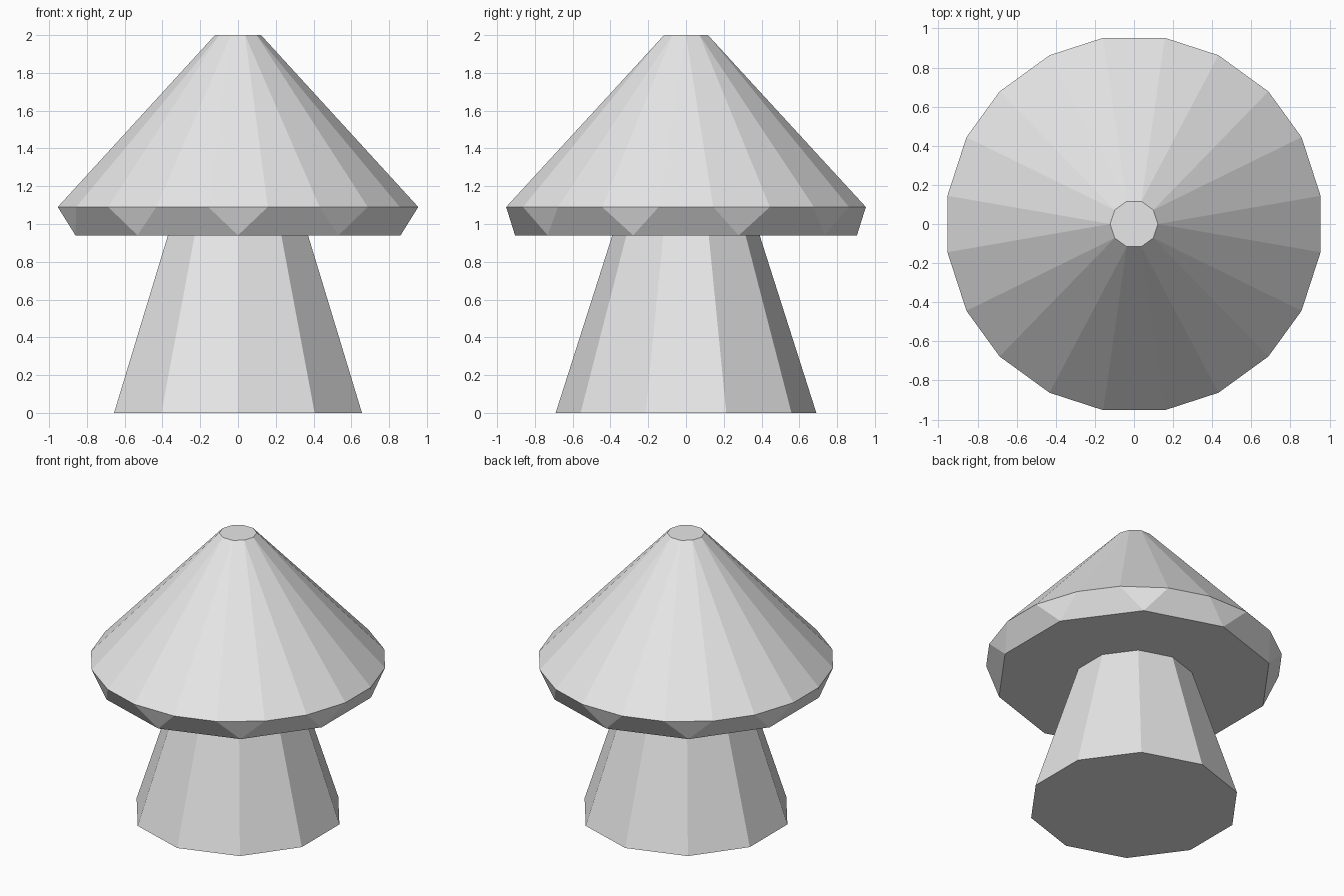
import bpy
import bmesh
from math import sin, cos, radians

if "Cube" in bpy.data.objects:
    bpy.data.objects.remove(bpy.data.objects["Cube"], do_unlink=True)

SIDES = 10
STEP = 360 / SIDES
JOIN_Z, RIM_Z, TOP_Z = 0.94, 1.09, 2.0
NECK_R = 0.39

grey = bpy.data.materials.new("light grey")
grey.use_nodes = True
grey.diffuse_color = (0.8, 0.8, 0.8, 1)
grey.node_tree.nodes["Principled BSDF"].inputs["Base Color"].default_value = (0.8, 0.8, 0.8, 1)


def ring(bm, radius, z, offset=0):
    """Ten corners, counted from the front."""
    angles = [radians(i * STEP + offset) for i in range(SIDES)]
    return [bm.verts.new((radius * sin(a), -radius * cos(a), z)) for a in angles]


def bridge(bm, low, high):
    for i in range(SIDES):
        j = (i + 1) % SIDES
        bm.faces.new((low[i], low[j], high[j], high[i]))


def finish(bm, name):
    mesh = bpy.data.meshes.new(name)
    bm.to_mesh(mesh)
    bm.free()
    mesh.materials.append(grey)
    obj = bpy.data.objects.new(name, mesh)
    bpy.context.collection.objects.link(obj)
    return obj


# Tapered stem with a closed foot
bm = bmesh.new()
foot = ring(bm, 0.69, 0)
neck = ring(bm, NECK_R, JOIN_Z)
bm.faces.new(foot[::-1])
bridge(bm, foot, neck)
finish(bm, "stem")

# Cap: underside, faceted rim with two corners per side, cone and flat tip
bm = bmesh.new()
inner = ring(bm, NECK_R, JOIN_Z)
under = ring(bm, 0.905, JOIN_Z)
rim_a = ring(bm, 0.965, RIM_Z, -9.4)
rim_b = ring(bm, 0.965, RIM_Z, 9.4)
tip = ring(bm, 0.122, TOP_Z, STEP / 2)
bridge(bm, inner, under)
for i in range(SIDES):
    j = (i + 1) % SIDES
    # Rim: a triangle at each corner, a panel along each side
    bm.faces.new((under[i], rim_b[i], rim_a[i]))
    bm.faces.new((under[i], under[j], rim_a[j], rim_b[i]))
    # Cone: a panel above each corner, a triangle above each side
    bm.faces.new((rim_a[i], rim_b[i], tip[i], tip[i - 1]))
    bm.faces.new((rim_b[i], rim_a[j], tip[i]))
bm.faces.new(tip)
bmesh.ops.recalc_face_normals(bm, faces=bm.faces)
finish(bm, "cap")
